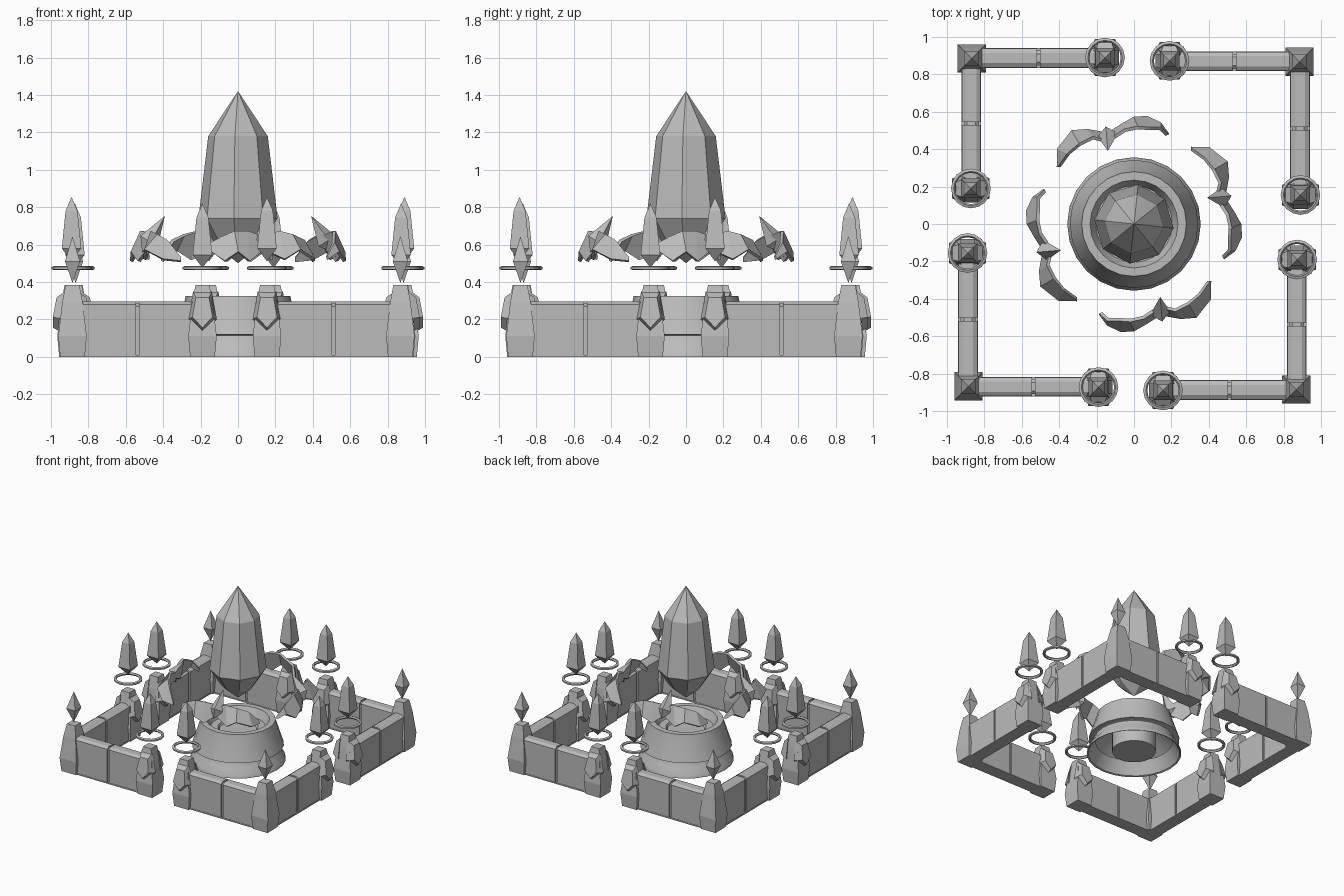
import bpy, bmesh, math
from mathutils import Matrix, Vector

if "Cube" in bpy.data.objects:
    bpy.data.objects.remove(bpy.data.objects["Cube"])

stone = bpy.data.materials.new("grey_stone")
stone.diffuse_color = (0.5, 0.5, 0.5, 1)
stone.use_nodes = True
stone.node_tree.nodes["Principled BSDF"].inputs["Base Color"].default_value = stone.diffuse_color


def finish(name, bm, smooth=False):
    bmesh.ops.remove_doubles(bm, verts=bm.verts, dist=0.0005)
    bmesh.ops.recalc_face_normals(bm, faces=bm.faces)
    me = bpy.data.meshes.new(name)
    bm.to_mesh(me)
    bm.free()
    me.materials.append(stone)
    ob = bpy.data.objects.new(name, me)
    bpy.context.collection.objects.link(ob)
    if smooth:
        bpy.ops.object.select_all(action='DESELECT')
        ob.select_set(True)
        bpy.context.view_layer.objects.active = ob
        bpy.ops.object.shade_smooth_by_angle(angle=math.radians(30))
    return ob


def around(ob):
    """Repeat a part at the four quarter turns about the centre."""
    for k in range(1, 4):
        c = ob.copy()
        c.name = f"{ob.name}_{k + 1}"
        c.matrix_world = Matrix.Rotation(k * math.pi / 2, 4, 'Z') @ ob.matrix_world
        bpy.context.collection.objects.link(c)


def lathe(bm, profile, sides, turn=0.0, at=(0, 0), closed=False):
    """Stack rings of (radius, z); zero radius makes a tip."""
    rings = []
    for r, z in profile:
        rings.append([bm.verts.new((at[0] + r * math.cos(turn + math.tau * i / sides),
                                    at[1] + r * math.sin(turn + math.tau * i / sides), z))
                      for i in range(1 if r == 0 else sides)])
    pairs = list(zip(rings, rings[1:])) + ([(rings[-1], rings[0])] if closed else [])
    for a, b in pairs:
        for i in range(sides):
            j = (i + 1) % sides
            q = [a[i % len(a)], a[j % len(a)], b[j % len(b)], b[i % len(b)]]
            bm.faces.new(list(dict.fromkeys(q)))
    return rings


def square(bm, profile, at):
    """Axis-aligned square stack given as (half width, z)."""
    return lathe(bm, [(h * math.sqrt(2), z) for h, z in profile], 4, math.pi / 4, at)


def prism(bm, pts, offset):
    """Extrude a planar outline by an offset vector."""
    a = [bm.verts.new(p) for p in pts]
    b = [bm.verts.new(Vector(p) + Vector(offset)) for p in pts]
    bm.faces.new(a)
    bm.faces.new(b[::-1])
    for i in range(len(a)):
        j = (i + 1) % len(a)
        bm.faces.new((a[i], b[i], b[j], a[j]))


CORNER = (0.868, -0.885)
END_A = (0.155, -0.89)
END_B = (0.872, -0.19)
POST = [(0, 0), (0.066, 0), (0.076, 0.11), (0.055, 0.29), (0.037, 0.385), (0, 0.385)]

# Posts with raised shields on the inner and outer faces of the gate ends
bm = bmesh.new()
square(bm, POST, CORNER)
around(finish("corner_post", bm))
for name, (px, py), along in (("gate_post_left", END_A, 0), ("gate_post_right", END_B, 1)):
    bm = bmesh.new()
    square(bm, POST, (px, py))
    for s in (-1, 1):
        back, front = [], []
        for u, z in ((0, 0.12), (0.077, 0.2), (0.05, 0.35), (-0.05, 0.35), (-0.077, 0.2)):
            for lst, d, k in ((back, 0.035, 1), (front, 0.1 if z < 0.3 else 0.08, 0.7)):
                w, zz = u * k, 0.24 + (z - 0.24) * k
                lst.append(bm.verts.new((px + w, py + s * d, zz) if along == 0
                                        else (px + s * d, py + w, zz)))
        bm.faces.new(back)
        bm.faces.new(front)
        for i in range(5):
            j = (i + 1) % 5
            bm.faces.new((back[i], back[j], front[j], front[i]))
    around(finish(name, bm))

# Walls: two bevelled panels over a recessed core and a base strip
SECTION = ((-0.05, 0.01), (0.05, 0.01), (0.05, 0.28), (0.027, 0.295), (-0.027, 0.295), (-0.05, 0.28))
for name, along, c, lo, hi in (("gate_wall_left", 0, -0.888, 0.155, 0.868),
                               ("gate_wall_right", 1, 0.87, -0.885, -0.19)):
    mid = (lo + hi) / 2
    bm = bmesh.new()
    for a, b, k, z0 in ((lo, mid - 0.008, 1, 0), (mid + 0.008, hi, 1, 0),
                        (lo, hi, 0.8, -0.01), (lo, hi, 1.04, None)):
        sec = [(u * k, z + z0) for u, z in SECTION] if z0 is not None else \
            [(-0.053, 0), (0.053, 0), (0.053, 0.01), (-0.053, 0.01)]
        if along == 0:
            prism(bm, [(a, c + u, z) for u, z in sec], (b - a, 0, 0))
        else:
            prism(bm, [(c + u, a, z) for u, z in sec], (0, b - a, 0))
    around(finish(name, bm))

# Floating corner diamonds, gate crystals and rings
bm = bmesh.new()
square(bm, [(0, 0.395), (0.04, 0.51), (0, 0.645)], CORNER)
around(finish("corner_diamond", bm))
for side, at, dz in (("left", END_A, 0.0), ("right", END_B, -0.035)):
    bm = bmesh.new()
    square(bm, [(0, 0.51 + dz), (0.052, 0.58 + dz), (0.032, 0.78 + dz), (0, 0.855 + dz)], at)
    around(finish("gate_crystal_" + side, bm))
    bm = bmesh.new()
    lathe(bm, [(0.092, 0.463), (0.106, 0.468), (0.106, 0.48), (0.092, 0.486), (0.084, 0.475)],
          16, 0, at, closed=True)
    around(finish("gate_ring_" + side, bm, True))

# Hollow pedestal with a sunken basin and inner drum
bm = bmesh.new()
lathe(bm, [(0, 0.02), (0.165, 0.02), (0.165, 0.23), (0.32, 0.12), (0.29, 0.105), (0.345, 0.005),
           (0.357, 0.0), (0.352, 0.025), (0.318, 0.07), (0.305, 0.115), (0.343, 0.12),
           (0.285, 0.30), (0.28, 0.325), (0.235, 0.325), (0.205, 0.26), (0.15, 0.26),
           (0.14, 0.24), (0, 0.24)], 24)
finish("pedestal", bm, True)

# Large central crystal
bm = bmesh.new()
lathe(bm, [(0, 0.50), (0.12, 0.60), (0.213, 0.74), (0.16, 1.18), (0, 1.42)], 8, math.radians(-6))
finish("central_crystal", bm)

# Curved wing blades: pairs of lower outer and upper inner points
WING = [((-.405, .305, .51), (-.40, .305, .53)), ((-.405, .40, .52), (-.35, .375, .62)),
        ((-.33, .495, .57), (-.29, .425, .65)), ((-.25, .50, .52), (-.22, .46, .67)),
        ((-.14, .48, .57), (-.14, .44, .64)), ((-.06, .53, .51), (-.05, .50, .67)),
        ((0, .565, .56), (.02, .515, .67)), ((.07, .57, .51), (.085, .51, .64)),
        ((.14, .535, .56), (.14, .51, .61)), ((.18, .48, .52), (.178, .475, .54))]
bm = bmesh.new()
rows = [[bm.verts.new(p) for p in pair] for pair in WING]
for a, b in zip(rows, rows[1:]):
    bm.faces.new((a[0], b[0], b[1], a[1]))
wing = finish("wing_blade", bm)
mod = wing.modifiers.new("thickness", 'SOLIDIFY')
mod.thickness = 0.018
mod.offset = 0
around(wing)

# Leaning spike gem at the middle of each blade
bm = bmesh.new()
lathe(bm, [(0, -0.09), (0.055, -0.02), (0, 0.14)], 4, 0.2)
bmesh.ops.rotate(bm, verts=bm.verts, matrix=Matrix.Rotation(math.radians(32), 3, 'X'))
bmesh.ops.translate(bm, verts=bm.verts, vec=(-0.14, 0.465, 0.635))
around(finish("wing_gem", bm))
